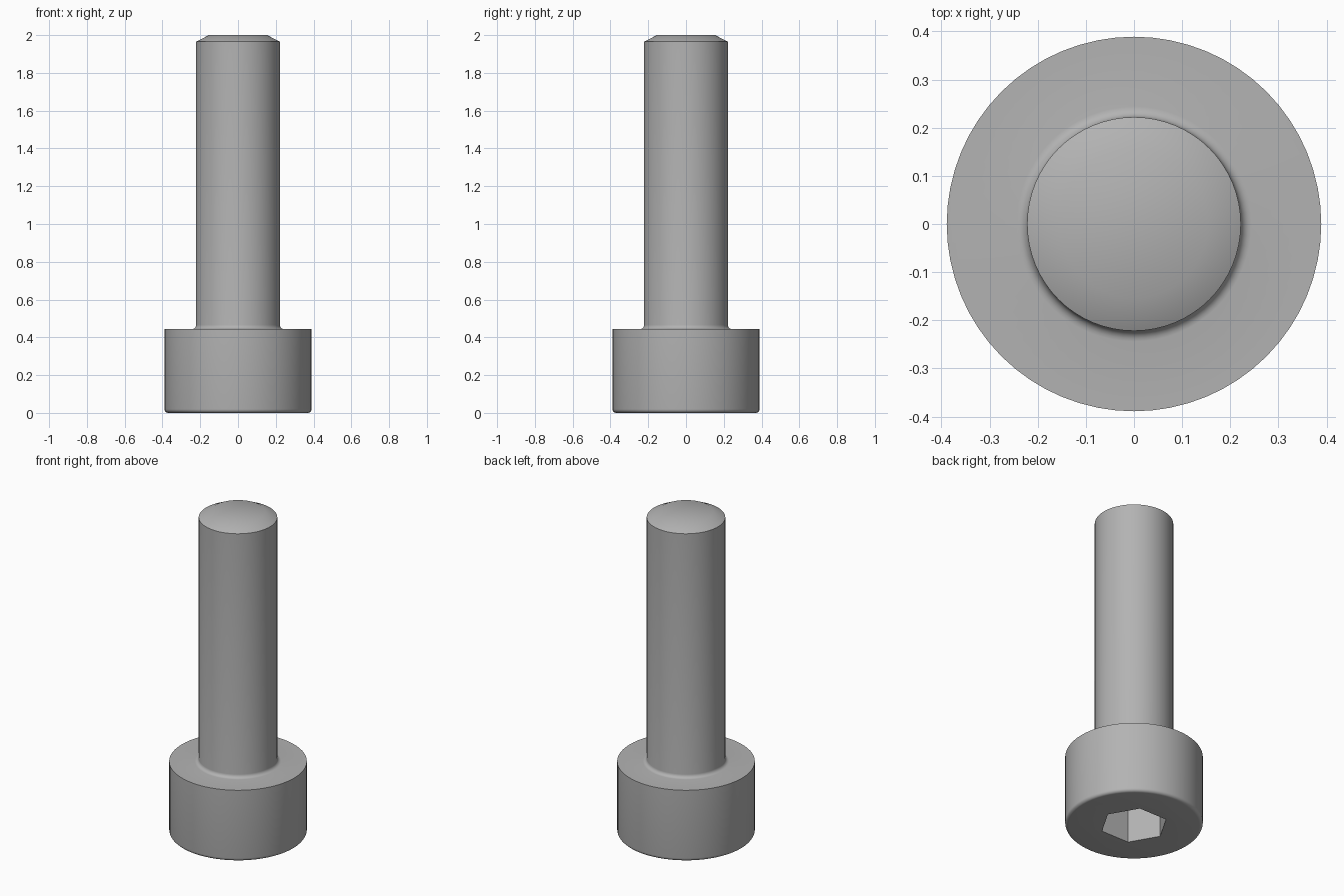
import bpy, bmesh, math
from mathutils import Vector

cube = bpy.data.objects.get("Cube")
if cube:
    bpy.data.objects.remove(cube, do_unlink=True)

SEGMENTS = 64
HEAD_R, HEAD_H = 0.389, 0.444
SHANK_R, LENGTH = 0.222, 2.0
ROUND, FILLET = 0.02, 0.022
TIP_R, TIP_H = 0.154, 0.035
SOCKET_R, SOCKET_DEPTH = 0.1925, 0.222

steel = bpy.data.materials.new("steel_grey")
steel.use_nodes = True
steel.diffuse_color = (0.45, 0.45, 0.45, 1)
steel.node_tree.nodes["Principled BSDF"].inputs["Base Color"].default_value = steel.diffuse_color


def arc(cx, cz, r, start, end, steps=5):
    """Quarter-arc profile points, angles in degrees."""
    angles = [math.radians(start + (end - start) * i / steps) for i in range(steps + 1)]
    return [(cx + r * math.cos(a), cz + r * math.sin(a)) for a in angles]


def lathe(name, profile):
    """Revolve a radius/height profile that begins and ends on the axis."""
    bm = bmesh.new()
    verts = [bm.verts.new((r, 0, z)) for r, z in profile]
    edges = [bm.edges.new(pair) for pair in zip(verts, verts[1:])]
    bmesh.ops.spin(bm, geom=verts + edges, cent=Vector(), axis=(0, 0, 1),
                   angle=math.tau, steps=SEGMENTS)
    bmesh.ops.remove_doubles(bm, verts=bm.verts, dist=1e-4)
    # Merge the end fans into clean flat caps
    poles = [v for v in bm.verts if v.co.xy.length < 1e-4]
    bmesh.ops.dissolve_verts(bm, verts=poles)
    bmesh.ops.recalc_face_normals(bm, faces=bm.faces)
    mesh = bpy.data.meshes.new(name)
    bm.to_mesh(mesh)
    bm.free()
    obj = bpy.data.objects.new(name, mesh)
    bpy.context.collection.objects.link(obj)
    obj.data.materials.append(steel)
    return obj


# Head with rounded rim, filleted neck, shank and chamfered tip
profile = [(0, 0)]
profile += arc(HEAD_R - ROUND, ROUND, ROUND, -90, 0)
profile += [(HEAD_R, HEAD_H)]
profile += arc(SHANK_R + FILLET, HEAD_H + FILLET, FILLET, 270, 180)
profile += [(SHANK_R, LENGTH - TIP_H), (TIP_R, LENGTH), (0, LENGTH)]
bolt = lathe("socket_head_bolt", profile)

# Hexagonal socket cut into the underside of the head
bpy.ops.mesh.primitive_cylinder_add(vertices=6, radius=SOCKET_R, depth=2 * SOCKET_DEPTH,
                                    rotation=(0, 0, math.radians(30)))
cutter = bpy.context.object
cutter.name = "socket_cutter"
cutter.hide_render = True
cutter.data.materials.append(steel)

bpy.ops.object.select_all(action="DESELECT")
bolt.select_set(True)
bpy.context.view_layer.objects.active = bolt
cut = bolt.modifiers.new("hex_socket", "BOOLEAN")
cut.operation = "DIFFERENCE"
cut.solver = "EXACT"
cut.object = cutter
bpy.ops.object.modifier_apply(modifier=cut.name)
bpy.data.objects.remove(cutter, do_unlink=True)

bpy.ops.object.shade_smooth_by_angle(angle=math.radians(32))
